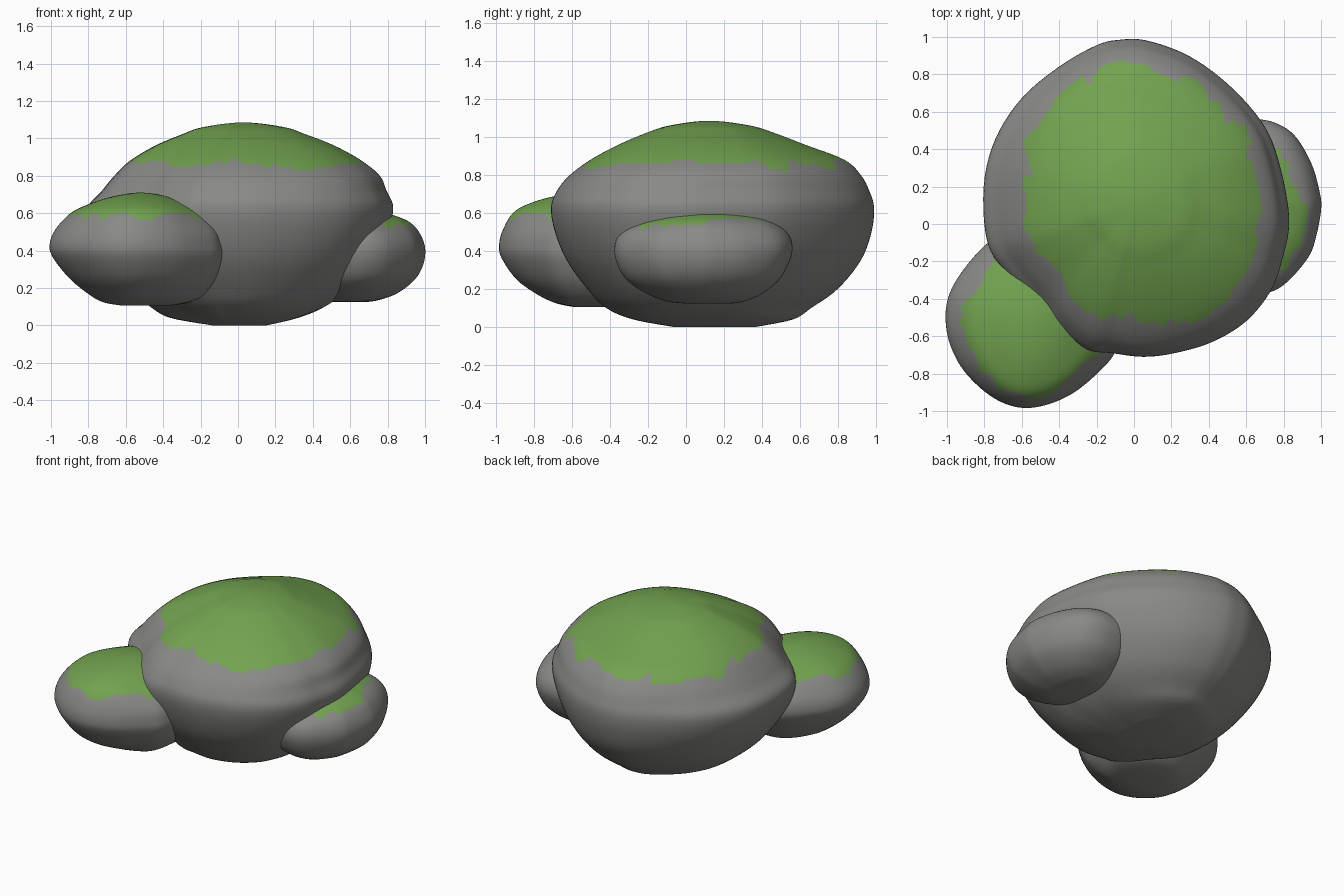
import bpy, bmesh, math
from mathutils import Vector, noise


def material(name, rgb):
    m = bpy.data.materials.new(name)
    m.diffuse_color = (*rgb, 1.0)
    return m


STONE = material("grey stone", (0.25, 0.25, 0.24))
MOSS = material("green moss", (0.17, 0.365, 0.08))


def spline(p0, p1, p2, p3, t):
    """Catmull-Rom interpolation of equal-length tuples."""
    return [0.5 * (2 * b + (c - a) * t + (2 * a - 5 * b + 4 * c - d) * t * t
                   + (3 * b - a - 3 * c + d) * t ** 3)
            for a, b, c, d in zip(p0, p1, p2, p3)]


def closed_curve(pts, steps):
    n = len(pts)
    return [spline(pts[i - 1], pts[i], pts[(i + 1) % n], pts[(i + 2) % n], s / steps)
            for i in range(n) for s in range(steps)]


def open_curve(rows, steps):
    top = rows[-2]
    rows = [rows[0]] + rows + [(top[0], *[-f for f in top[1:]])]  # rounded crown
    out = [spline(*rows[i:i + 4], s / steps)
           for i in range(len(rows) - 3) for s in range(steps)]
    return out  # the crown point itself is added as a pole


def boulder(name, centre, outline, profile, moss_height, steps):
    """Plan outline scaled at each height by profile rows (z, +x, -x, +y, -y)."""
    cx, cy = centre
    ring_pts = closed_curve(outline, steps)
    bm = bmesh.new()
    rings = []
    for z, px, nx, py, ny in open_curve(profile, 5):
        ring = []
        for x, y in ring_pts:
            dx, dy = x - cx, y - cy
            w = dx * dx / (dx * dx + dy * dy)
            f = w * (px if dx > 0 else nx) + (1 - w) * (py if dy > 0 else ny)
            ring.append(bm.verts.new((cx + dx * f, cy + dy * f, z)))
        rings.append(ring)
    n = len(ring_pts)
    for a, b in zip(rings, rings[1:]):
        for i in range(n):
            j = (i + 1) % n
            bm.faces.new((a[i], a[j], b[j], b[i]))
    # close crown and underside
    for ring, z in ((rings[-1], profile[-1][0]), (rings[0], profile[0][0])):
        pole = bm.verts.new((cx, cy, z))
        for i in range(n):
            bm.faces.new((ring[i], ring[(i + 1) % n], pole))
    bmesh.ops.recalc_face_normals(bm, faces=bm.faces)
    # moss on the upper faces with a ragged edge
    for f in bm.faces:
        f.smooth = True
        c = f.calc_center_median()
        rag = 0.05 * noise.noise(c * 4) + 0.04 * noise.noise(c * 11 + Vector((3, 1, 7)))
        f.material_index = 1 if c.z + rag > moss_height else 0
    me = bpy.data.meshes.new(name)
    bm.to_mesh(me)
    bm.free()
    me.materials.append(STONE)
    me.materials.append(MOSS)
    ob = bpy.data.objects.new(name, me)
    bpy.context.collection.objects.link(ob)
    return ob


# large central boulder
boulder("main_boulder", (0.03, 0.12),
        [(0.83, 0.03), (0.77, 0.35), (0.68, 0.55), (0.5, 0.75), (0.29, 0.9),
         (0.07, 0.98), (-0.07, 0.985), (-0.2, 0.955), (-0.4, 0.84), (-0.6, 0.67),
         (-0.74, 0.45), (-0.8, 0.2), (-0.78, -0.1), (-0.67, -0.27), (-0.51, -0.43),
         (-0.4, -0.56), (-0.25, -0.67), (-0.12, -0.69), (0.05, -0.71), (0.22, -0.69),
         (0.42, -0.63), (0.6, -0.52), (0.73, -0.36), (0.79, -0.2)],
        [(0.0, .15, .2, .28, .22), (0.04, .36, .47, .51, .48),
         (0.1, .54, .60, .62, .65), (0.2, .71, .74, .78, .77),
         (0.35, .86, .88, .92, .90), (0.5, .96, .98, .985, .975),
         (0.63, 1, 1, 1, 1), (0.72, .955, .91, .97, .96),
         (0.8, .91, .83, .92, .88), (0.88, .79, .73, .82, .75),
         (0.96, .61, .57, .58, .57), (1.02, .42, .40, .40, .40),
         (1.06, .27, .26, .25, .25), (1.085, 0, 0, 0, 0)],
        0.853, 5)

# front left boulder
boulder("left_boulder", (-0.52, -0.5),
        [(-0.07, -0.5), (-0.06, -0.3), (-0.2, -0.1), (-0.4, 0.0), (-0.6, 0.0),
         (-0.78, -0.1), (-0.93, -0.27), (-1.0, -0.42), (-1.0, -0.58), (-0.95, -0.72),
         (-0.87, -0.83), (-0.75, -0.93), (-0.62, -0.98), (-0.48, -0.97),
         (-0.32, -0.9), (-0.17, -0.77), (-0.1, -0.67)],
        [(0.105, .35, .2, .3, .18), (0.125, .58, .42, .5, .38),
         (0.17, .75, .58, .65, .58), (0.25, .9, .78, .82, .81),
         (0.36, 1, .96, .97, .97), (0.43, 1, 1, 1, 1), (0.51, .94, .94, .95, .96),
         (0.6, .73, .77, .8, .85), (0.65, .52, .56, .6, .67),
         (0.69, .3, .3, .35, .38), (0.71, 0, 0, 0, 0)],
        0.59, 6)

# right boulder
boulder("right_boulder", (0.6, 0.1),
        [(1.0, 0.08), (0.99, 0.18), (0.95, 0.32), (0.87, 0.46), (0.78, 0.53),
         (0.66, 0.56), (0.5, 0.54), (0.35, 0.42), (0.26, 0.2), (0.27, 0.0),
         (0.36, -0.2), (0.5, -0.33), (0.63, -0.375), (0.74, -0.36), (0.83, -0.3),
         (0.93, -0.18), (0.97, -0.08)],
        [(0.125, .22, .3, .33, .25), (0.135, .38, .45, .45, .42),
         (0.17, .62, .65, .63, .62), (0.24, .85, .83, .83, .85),
         (0.32, .97, .95, .94, .96), (0.41, 1, 1, 1, 1), (0.49, .93, .93, .95, .94),
         (0.55, .8, .78, .79, .75), (0.59, .57, .55, .55, .5),
         (0.615, .3, .3, .3, .28), (0.63, 0, 0, 0, 0)],
        0.545, 6)
